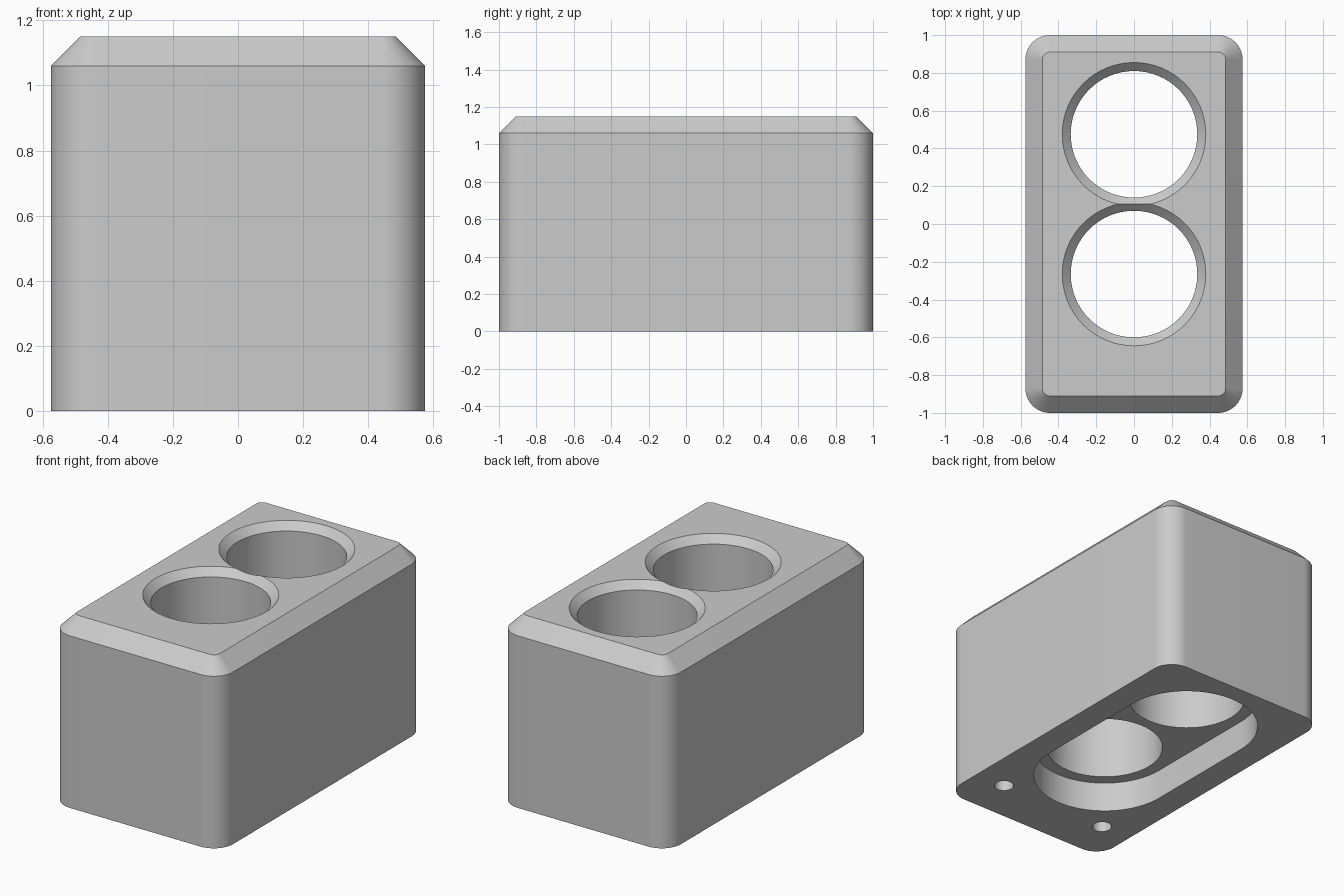
import bpy, bmesh
from math import sin, cos, pi

cube = bpy.data.objects.get("Cube")
if cube:
    bpy.data.objects.remove(cube, do_unlink=True)

HEIGHT = 1.15
CHAMFER = 0.09
BORES = (0.475, -0.265)      # y of the two bore centres
BORE_R, RIM_R = 0.335, 0.38

grey = bpy.data.materials.new("plain_grey")
grey.use_nodes = True
grey.diffuse_color = (0.6, 0.6, 0.6, 1)
grey.node_tree.nodes["Principled BSDF"].inputs["Base Color"].default_value = grey.diffuse_color


def rounded(half_x, half_y, r, cx=0, cy=0, steps=16):
    """Rounded rectangle outline; becomes a slot or a circle as r grows."""
    pts = []
    for q, (sx, sy) in enumerate(((1, 1), (-1, 1), (-1, -1), (1, -1))):
        for i in range(steps + 1):
            a = (q + i / steps) * pi / 2
            pts.append((cx + sx * (half_x - r) + r * cos(a),
                        cy + sy * (half_y - r) + r * sin(a)))
    return pts


def stack(name, layers):
    """Closed solid through matching outlines, given as (outline, z)."""
    bm = bmesh.new()
    rings = [[bm.verts.new((x, y, z)) for x, y in pts] for pts, z in layers]
    for low, high in zip(rings, rings[1:]):
        for i in range(len(low)):
            j = (i + 1) % len(low)
            bm.faces.new((low[i], low[j], high[j], high[i]))
    bm.faces.new(rings[0][::-1])
    bm.faces.new(rings[-1])
    bmesh.ops.remove_doubles(bm, verts=bm.verts[:], dist=1e-5)
    bmesh.ops.recalc_face_normals(bm, faces=bm.faces[:])
    mesh = bpy.data.meshes.new(name)
    bm.to_mesh(mesh)
    bm.free()
    mesh.materials.append(grey)
    obj = bpy.data.objects.new(name, mesh)
    bpy.context.collection.objects.link(obj)
    return obj


def circle(r, cx=0, cy=0):
    return rounded(r, r, r, cx, cy)


# Block with rounded upright corners and a chamfered top edge
body = stack("holder_block", [
    (rounded(0.575, 1, 0.13), 0),
    (rounded(0.575, 1, 0.13), HEIGHT - CHAMFER),
    (rounded(0.575 - CHAMFER, 1 - CHAMFER, 0.13 - CHAMFER), HEIGHT)])

# Through bores with a countersunk rim
lip = RIM_R - BORE_R
cutters = [stack("bore_cutter", [
    (circle(BORE_R, 0, y), -0.1),
    (circle(BORE_R, 0, y), HEIGHT - lip),
    (circle(RIM_R + lip, 0, y), HEIGHT + lip)]) for y in BORES]

# Slot-shaped recess in the underside
mid, half = sum(BORES) / 2, (BORES[0] - BORES[1]) / 2
slot = rounded(0.41, half + 0.41, 0.41, 0, mid)
cutters.append(stack("recess_cutter", [(slot, -0.1), (slot, 0.185)]))

# Pair of screw holes in the underside
for side in (-1, 1):
    hole = circle(0.055, side * 0.37, -0.73)
    cutters.append(stack("screw_cutter", [(hole, -0.1), (hole, 0.3)]))

# Apply the cuts
bpy.ops.object.select_all(action='DESELECT')
body.select_set(True)
bpy.context.view_layer.objects.active = body
for cutter in cutters:
    cutter.hide_render = True
    mod = body.modifiers.new("cut", 'BOOLEAN')
    mod.operation = 'DIFFERENCE'
    mod.solver = 'EXACT'
    mod.object = cutter
    bpy.ops.object.modifier_apply(modifier=mod.name)
    bpy.data.objects.remove(cutter, do_unlink=True)

bpy.ops.object.shade_smooth_by_angle(angle=pi / 6)
